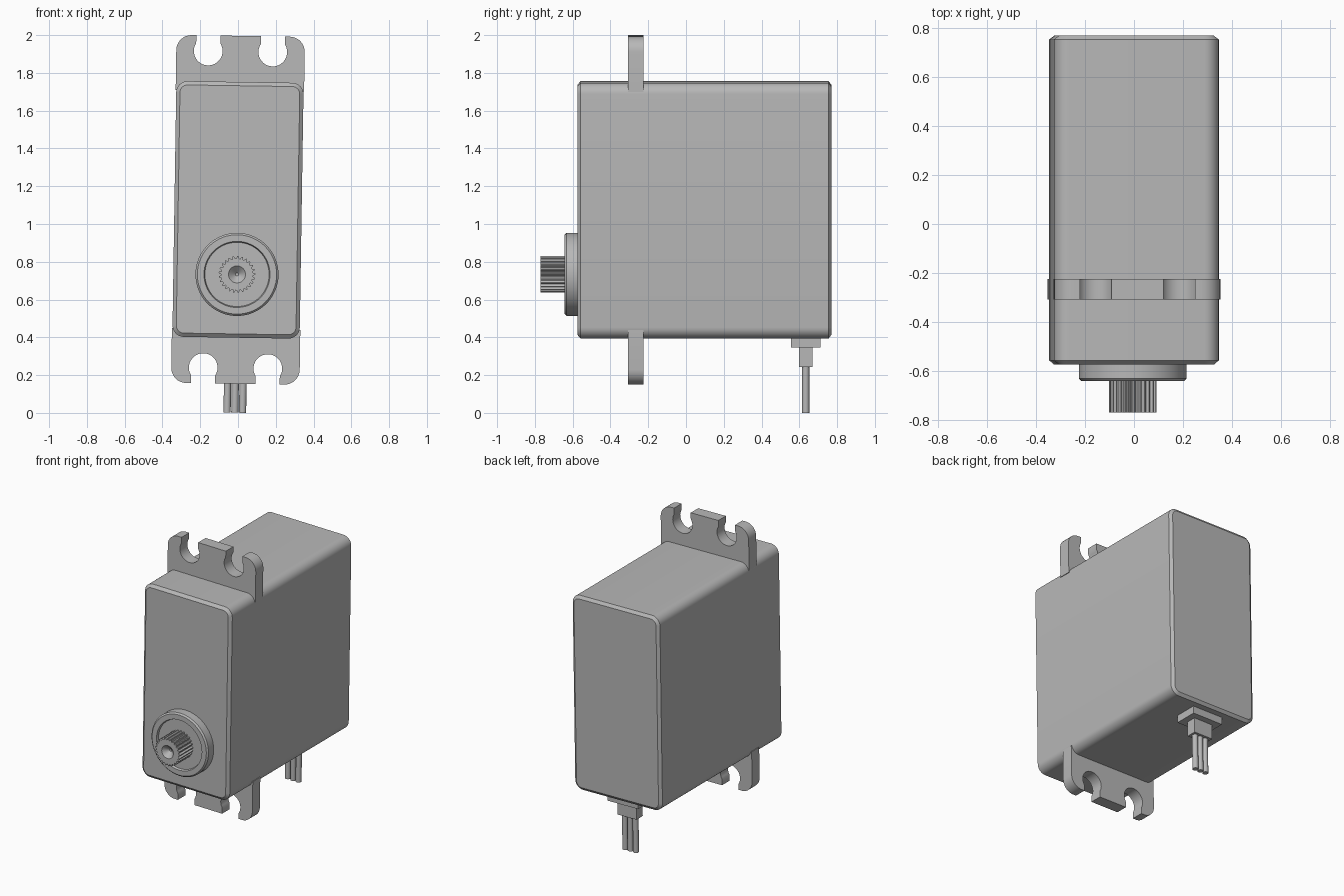
import bpy, bmesh
from math import sin, cos, pi, radians, acos
from mathutils import Matrix

cube = bpy.data.objects.get("Cube")
if cube:
    bpy.data.objects.remove(cube, do_unlink=True)

GREY = (0.48, 0.48, 0.48, 1)
mat = bpy.data.materials.new("plain grey")
mat.use_nodes = True
mat.diffuse_color = GREY
mat.node_tree.nodes["Principled BSDF"].inputs["Base Color"].default_value = GREY

# The whole unit leans slightly about its centre
LEAN = Matrix.Translation((0, 0, 1.075)) @ Matrix.Rotation(radians(0.9), 4, "Y")
parts = []


def finish(name, bm):
    bmesh.ops.recalc_face_normals(bm, faces=bm.faces)
    bm.transform(LEAN)
    mesh = bpy.data.meshes.new(name)
    bm.to_mesh(mesh)
    bm.free()
    mesh.materials.append(mat)
    obj = bpy.data.objects.new(name, mesh)
    bpy.context.collection.objects.link(obj)
    parts.append(obj)


def loft(name, rings):
    """Skin (y, outline) rings along y and cap both ends."""
    bm = bmesh.new()
    loops = [[bm.verts.new((x, y, z)) for x, z in outline] for y, outline in rings]
    for a, b in zip(loops, loops[1:]):
        for i in range(len(a)):
            j = (i + 1) % len(a)
            bm.faces.new((a[i], a[j], b[j], b[i]))
    bm.faces.new(loops[0])
    bm.faces.new(loops[-1])
    finish(name, bm)


def arc(cx, cz, r, start, end, steps):
    angles = [start + (end - start) * i / steps for i in range(steps + 1)]
    return [(cx + r * cos(a), cz + r * sin(a)) for a in angles]


def rounded_rect(hw, hh, r):
    points = []
    for k, (sx, sz) in enumerate(((1, 1), (-1, 1), (-1, -1), (1, -1))):
        points += arc(sx * (hw - r), sz * (hh - r), r, k * pi / 2, (k + 1) * pi / 2, 8)
    return points


def circle(r, cz, n):
    return arc(0, cz, r, 0, 2 * pi, n)[:-1]


def box(name, size, centre):
    bm = bmesh.new()
    bmesh.ops.create_cube(bm, size=1)
    bm.transform(Matrix.Translation(centre) @ Matrix.Diagonal((*size, 1)))
    finish(name, bm)


# Case with chamfered front and back rims
HW, HH, BEV = 0.337, 0.677, 0.02
outer = rounded_rect(HW, HH, 0.06)
inner = rounded_rect(HW - BEV, HH - BEV, 0.04)
loft("case", [(-0.575, inner), (-0.558, outer), (0.755, outer), (0.77, inner)])

# Mounting ears with open screw slots
EAR_W, EAR_TOP, SLOT_X, SLOT_Z, SLOT_R, GAP = 0.34, 0.921, 0.171, 0.838, 0.076, 0.064
lip = acos(GAP / SLOT_R)
half = [(EAR_W, 0.63)]
half += arc(EAR_W - 0.08, EAR_TOP - 0.08, 0.08, 0, pi / 2, 8)
half += [(SLOT_X + GAP, EAR_TOP)]
half += arc(SLOT_X, SLOT_Z, SLOT_R, lip, -pi - lip, 24)
half += [(SLOT_X - GAP, EAR_TOP)]
ear = half + [(-x, z) for x, z in reversed(half)]
for name, side in (("upper_ear", 1), ("lower_ear", -1)):
    outline = [(x, side * z) for x, z in ear]
    loft(name, [(-0.308, outline), (-0.225, outline)])

# Round bearing collar with a shallow recess
SHAFT_Z = -0.342
collar = ((-0.56, 0.22), (-0.632, 0.22), (-0.642, 0.21), (-0.642, 0.175), (-0.627, 0.17))
loft("bearing_collar", [(y, circle(r, SHAFT_Z, 64)) for y, r in collar])

# Splined output shaft with a conical centre hole
TEETH = 25
spline = []
for i in range(TEETH * 4):
    a = 2 * pi * i / (TEETH * 4)
    r = 0.097 if i % 4 < 2 else 0.084
    spline.append((r * cos(a), SHAFT_Z + r * sin(a)))
hole_rim = circle(0.045, SHAFT_Z, TEETH * 4)
hole_tip = circle(0.008, SHAFT_Z, TEETH * 4)
loft("splined_shaft", [(-0.61, spline), (-0.77, spline), (-0.77, hole_rim), (-0.735, hole_tip)])

# Cable grommet and three wires
CABLE_Y = 0.634
box("grommet_base", (0.235, 0.158, 0.07), (0, CABLE_Y, -0.693))
box("grommet_neck", (0.145, 0.069, 0.12), (0, CABLE_Y, -0.77))
for name, x in (("right_wire", -0.041), ("middle_wire", 0), ("left_wire", 0.041)):
    bm = bmesh.new()
    bmesh.ops.create_cone(bm, cap_ends=True, segments=20, radius1=0.019, radius2=0.019, depth=0.274)
    bm.transform(Matrix.Translation((x, CABLE_Y, -0.937)))
    finish(name, bm)

# Smooth the curved surfaces, keep the edges crisp
bpy.ops.object.select_all(action="DESELECT")
for obj in parts:
    obj.select_set(True)
bpy.context.view_layer.objects.active = parts[0]
bpy.ops.object.shade_smooth_by_angle(angle=radians(30))
